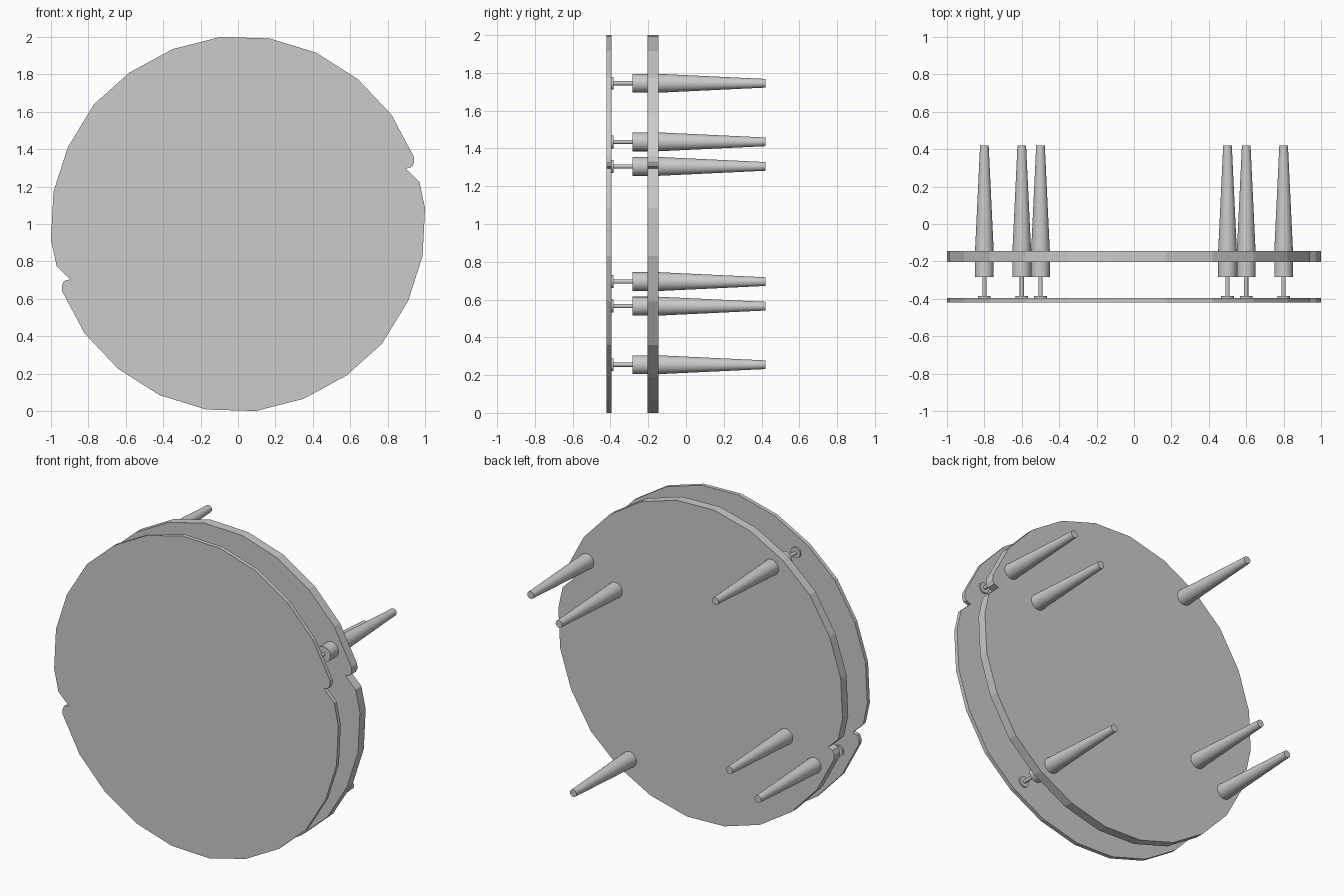
import bpy, bmesh, math

if "Cube" in bpy.data.objects:
    bpy.data.objects.remove(bpy.data.objects["Cube"])

CZ = 1.0  # height of the disc centre

# Half of the notched rim (x, z about the centre); the rest is a half-turn copy
HALF = [(-0.095, 1.0), (0.17, 0.992), (0.42, 0.915), (0.64, 0.775), (0.82, 0.585),
        (0.94, 0.36), (0.942, 0.33), (0.93, 0.305), (0.897, 0.295), (0.97, 0.225),
        (1.0, 0.085), (0.987, -0.17), (0.91, -0.41), (0.77, -0.64), (0.58, -0.81),
        (0.35, -0.935)]
RIM = HALF + [(-x, -z) for x, z in HALF]

# Lathe profile of a pin: (radius, y) from front button to tapered tip
PIN = [(0.034, -0.398), (0.034, -0.385), (0.011, -0.385), (0.011, -0.283),
       (0.05, -0.283), (0.05, -0.147), (0.023, 0.42)]
SIDES = 24


def finish(name, bm):
    bmesh.ops.recalc_face_normals(bm, faces=bm.faces[:])
    me = bpy.data.meshes.new(name)
    bm.to_mesh(me)
    bm.free()
    ob = bpy.data.objects.new(name, me)
    bpy.context.collection.objects.link(ob)
    return ob


def plate(name, y0, y1):
    bm = bmesh.new()
    face = bm.faces.new([bm.verts.new((x, y0, CZ + z)) for x, z in RIM])
    ext = bmesh.ops.extrude_face_region(bm, geom=[face], use_keep_orig=True)
    verts = [g for g in ext["geom"] if isinstance(g, bmesh.types.BMVert)]
    bmesh.ops.translate(bm, verts=verts, vec=(0, y1 - y0, 0))
    return finish(name, bm)


def pin(name, cx, cz):
    bm = bmesh.new()
    rings = []
    for r, y in PIN:
        angles = [2 * math.pi * i / SIDES for i in range(SIDES)]
        rings.append([bm.verts.new((cx + r * math.cos(a), y, CZ + cz + r * math.sin(a)))
                      for a in angles])
    for a, b in zip(rings, rings[1:]):
        for i in range(SIDES):
            j = (i + 1) % SIDES
            bm.faces.new((a[i], a[j], b[j], b[i]))
    bm.faces.new(rings[0])
    bm.faces.new(rings[-1])
    ob = finish(name, bm)
    bpy.ops.object.select_all(action='DESELECT')
    ob.select_set(True)
    bpy.context.view_layer.objects.active = ob
    bpy.ops.object.shade_smooth_by_angle(angle=math.radians(30))


# Thin front plate and thicker back plate
plate("front_plate", -0.42, -0.395)
plate("back_plate", -0.203, -0.145)

# Pins in point-symmetric pairs
for n, (x, z) in enumerate([(0.8, 0.435), (0.6, 0.305), (-0.5, 0.745)], 1):
    for side, s in (("upper", 1), ("lower", -1)):
        pin(f"{side}_pin_{n}", s * x, s * z)
